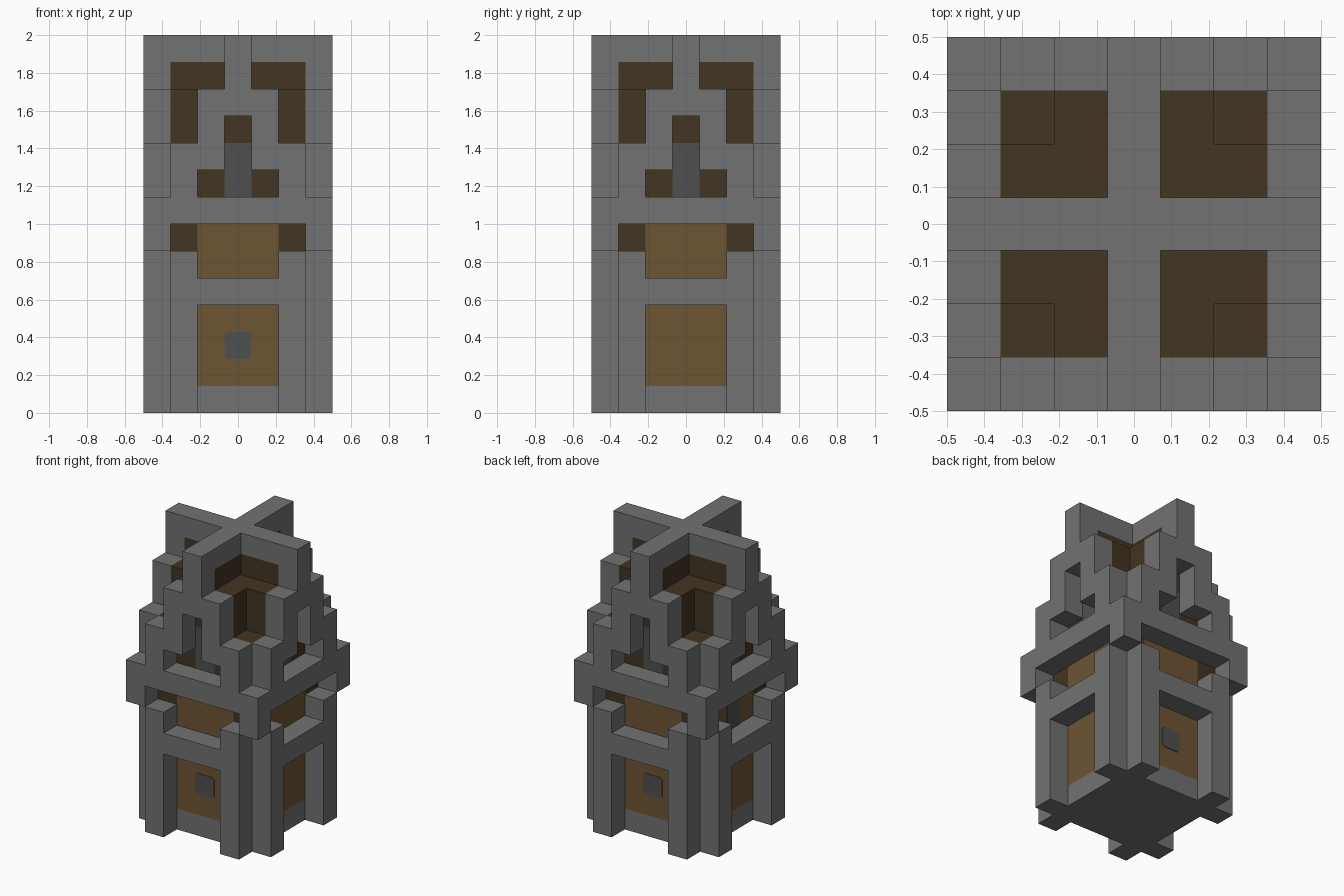
import bpy, bmesh, math
from mathutils import Matrix, Vector

cube = bpy.data.objects.get("Cube")
if cube:
    bpy.data.objects.remove(cube, do_unlink=True)

U = 1 / 7  # edge of one block


def material(name, rgb):
    m = bpy.data.materials.new(name)
    m.use_nodes = True
    m.diffuse_color = (*rgb, 1)
    m.node_tree.nodes["Principled BSDF"].inputs["Base Color"].default_value = (*rgb, 1)
    return m


STONE = material("stone grey", (0.168, 0.168, 0.168))
PLANK = material("plank brown", (0.155, 0.089, 0.034))
DARK_WOOD = material("dark wood brown", (0.055, 0.035, 0.016))
IRON = material("iron grey", (0.08, 0.08, 0.08))


def part(name, mat, boxes, turns=(0,)):
    """Join boxes given as (x range, y range, z range) in blocks, repeated at quarter turns."""
    bm = bmesh.new()
    for turn in turns:
        spin = Matrix.Rotation(turn * math.pi / 2, 4, 'Z')
        for spans in boxes:
            centre = Vector([(a + b) / 2 * U for a, b in spans])
            size = [(b - a) * U for a, b in spans]
            bmesh.ops.create_cube(bm, size=1, matrix=spin @ Matrix.Translation(centre)
                                  @ Matrix.Diagonal((*size, 1)))
    mesh = bpy.data.meshes.new(name)
    bm.to_mesh(mesh)
    bm.free()
    mesh.materials.append(mat)
    obj = bpy.data.objects.new(name, mesh)
    bpy.context.collection.objects.link(obj)
    return obj


def pair(x, y, z):
    """A box and its mirror image across x."""
    return [(x, y, z), ((-x[1], -x[0]), y, z)]


ALL = range(4)
FACE = (-3.5, -2.5)   # outer layer of a side
MID = (-0.5, 0.5)
HALF = (-1.5, 1.5)
CORE = (-2.5, 2.5)

# Lower body: stone floor, corner pillars and plank walls
part("floor_slab", STONE, [(CORE, CORE, (0, 1))])
part("corner_pillars", STONE, [((1.5, 2.5), (-2.5, -1.5), (1, 6))], ALL)
part("plank_core", PLANK, [(HALF, CORE, (1, 6)), (HALF, CORE, (6, 7)),
                           ((-2.5, -1.5), HALF, (1, 7)), ((1.5, 2.5), HALF, (1, 7))])
part("corner_blocks", DARK_WOOD, [((1.5, 2.5), (-2.5, -1.5), (6, 7))], ALL)

# Outer stone framing on each side
part("buttress_posts", STONE, pair((1.5, 2.5), FACE, (0, 6)), ALL)
part("lower_beams", STONE, [(HALF, FACE, (4, 5))], ALL)
part("upper_beams", STONE, [(CORE, FACE, (7, 8))], ALL)
part("hanging_corners", STONE, [((2.5, 3.5), FACE, (6, 8))], ALL)

# Stepped gable on each side
part("gable_frames", STONE,
     pair((1.5, 2.5), FACE, (8, 10)) + pair((0.5, 1.5), FACE, (9, 11))
     + [(HALF, FACE, (11, 12)), (MID, FACE, (12, 13))], ALL)

# Dark wooden upper body and stepped roof
part("upper_core", DARK_WOOD, [(CORE, CORE, (7, 8)), (HALF, HALF, (8, 10))])
part("upper_corners", DARK_WOOD,
     pair((0.5, 1.5), (-2.5, -1.5), (8, 10)) + [((1.5, 2.5), (-2.5, -1.5), (8, 10))], ALL)
part("roof_body", DARK_WOOD, [(HALF, CORE, (10, 12)), ((-2.5, -1.5), HALF, (10, 12)),
                              ((1.5, 2.5), HALF, (10, 12))])
part("roof_ridge", DARK_WOOD, [(MID, CORE, (12, 13)), ((0.5, 2.5), MID, (12, 13)),
                               ((-2.5, -0.5), MID, (12, 13))])
part("gable_windows", IRON, [(MID, (-2.5, -1.5), (8, 10))], ALL)

# Stone cross on top
part("ridge_cross", STONE, [(MID, (-3.5, 3.5), (13, 14)), ((0.5, 3.5), MID, (13, 14)),
                            ((-3.5, -0.5), MID, (13, 14))])

# Small iron windows as thin plates on the plank walls
PLATE = (-2.53, -2.48)
small = part("lower_windows", IRON, [(MID, PLATE, (2, 3))], (0, 2))
part("side_window", IRON, [(MID, PLATE, (5, 7))], (3,))

# Soften the upright outline of the small windows
bm = bmesh.new()
bm.from_mesh(small.data)
edges = [e for e in bm.edges
         if abs(e.verts[0].co.y - e.verts[1].co.y) > 0.001
         and abs(e.verts[0].co.x - e.verts[1].co.x) < 0.001]
bmesh.ops.bevel(bm, geom=edges, offset=0.015, segments=1, affect='EDGES')
bm.to_mesh(small.data)
bm.free()
